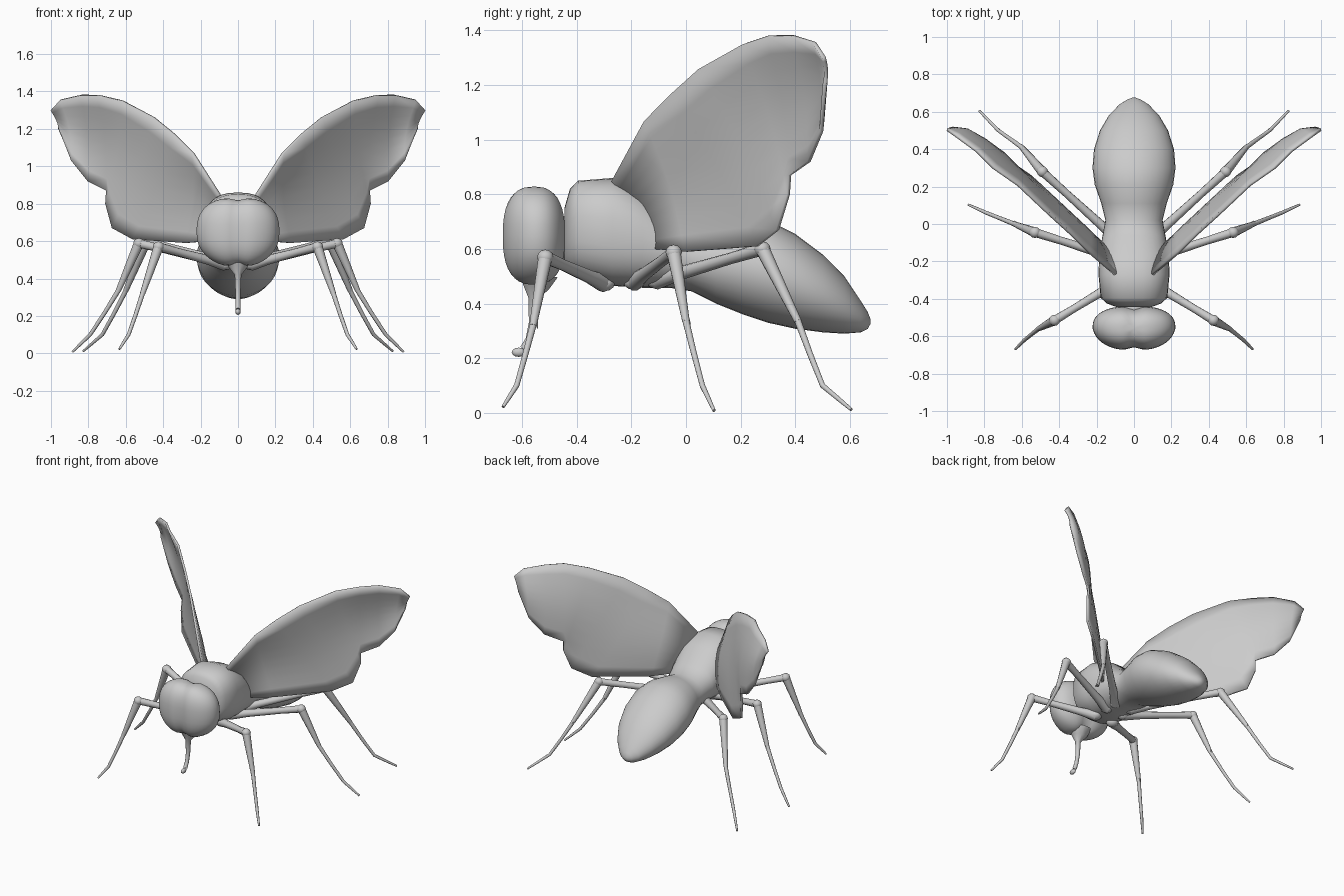
import bpy, bmesh, math
from mathutils import Vector

if "Cube" in bpy.data.objects:
    bpy.data.objects.remove(bpy.data.objects["Cube"])


def finish(name, bm, mirror=False, angle=60):
    bmesh.ops.recalc_face_normals(bm, faces=bm.faces)
    me = bpy.data.meshes.new(name)
    bm.to_mesh(me)
    bm.free()
    ob = bpy.data.objects.new(name, me)
    bpy.context.collection.objects.link(ob)
    bpy.ops.object.select_all(action='DESELECT')
    ob.select_set(True)
    bpy.context.view_layer.objects.active = ob
    bpy.ops.object.shade_smooth_by_angle(angle=math.radians(angle))
    if mirror:
        ob.modifiers.new("mirror", 'MIRROR').use_mirror_merge = False
    return ob


def spow(v, p):
    return math.copysign(abs(v) ** p, v)


def skin(bm, rings):
    """Join equal rings of points into a closed tube."""
    vs = [[bm.verts.new(p) for p in r] for r in rings]
    n = len(vs[0])
    for a, b in zip(vs, vs[1:]):
        for i in range(n):
            bm.faces.new((a[i], a[(i + 1) % n], b[(i + 1) % n], b[i]))
    bm.faces.new(vs[0])
    bm.faces.new(vs[-1])


def tube(bm, pts, radii, n=10):
    pts = [Vector(p) for p in pts]
    rings = []
    for i, (p, r) in enumerate(zip(pts, radii)):
        a, b = pts[max(i - 1, 0)], pts[min(i + 1, len(pts) - 1)]
        q = Vector((0, 0, -1)).rotation_difference((b - a).normalized())
        rings.append([p + q @ Vector((r * math.cos(t), r * math.sin(t), 0))
                      for t in (2 * math.pi * k / n for k in range(n))])
    skin(bm, rings)


def ball(bm, c, s, power=1.0, seg=24):
    vs = bmesh.ops.create_uvsphere(bm, u_segments=seg, v_segments=seg // 2, radius=1)['verts']
    for v in vs:
        v.co = Vector([c[i] + s[i] * spow(v.co[i], power) for i in range(3)])
    return vs


# thorax flowing into the abdomen: y, top, bottom, half width, squareness
sections = [(-0.445, .75, .55, .09, .85), (-0.425, .82, .52, .145, .82), (-0.395, .85, .50, .178, .8),
            (-0.27, .86, .465, .19, .8), (-0.16, .815, .458, .186, .85), (-0.06, .725, .458, .168, .95),
            (0.02, .68, .445, .153, 1), (0.11, .70, .40, .175, 1), (0.21, .715, .36, .21, 1),
            (0.30, .705, .33, .222, 1), (0.40, .655, .308, .214, 1), (0.50, .58, .295, .182, 1),
            (0.58, .50, .29, .135, 1), (0.64, .41, .295, .077, 1), (0.665, .37, .307, .037, 1),
            (0.675, .345, .325, .01, 1)]
bm = bmesh.new()
skin(bm, [[(w * spow(math.cos(t), p), y, (a + b) / 2 + (a - b) / 2 * spow(math.sin(t), p))
           for t in (2 * math.pi * k / 32 for k in range(32))] for y, a, b, w, p in sections])
finish("thorax_and_abdomen", bm)

# head: one rounded block, narrower in front and below, grooved between the eyes
bm = bmesh.new()
for v in ball(bm, (0, -0.557, 0.648), (0.222, 0.119, 0.185), 0.8, 40):
    fwd, low = max(0, (-v.co.y - .557) / .119), max(0, (.648 - v.co.z) / .185)
    v.co.x *= 1 - .14 * fwd - .14 * low ** 2
    g = math.exp(-(v.co.x / .04) ** 2)
    v.co.y = -0.557 + (v.co.y + .557) * (1 - .14 * g)
    v.co.z = 0.648 + (v.co.z - .648) * (1 - .08 * g)
finish("head", bm)
bm = bmesh.new()
ball(bm, (0, -0.45, 0.64), (0.07, 0.06, 0.08))
finish("neck", bm)

# mouth tube with its pad
bm = bmesh.new()
tube(bm, [(0, -.54, .51), (0, -.55, .46), (0, -.56, .42), (0, -.562, .33), (0, -.575, .27),
          (0, -.595, .235)], [.075, .05, .018, .014, .013, .014])
ball(bm, (0, -.612, .222), (.014, .026, .017), seg=12)
finish("mouth_tube", bm)

# legs: hip, knee, shin end, ankle, foot
legs = {
    "front_leg": [(.07, -.30, .475), (.425, -.515, .57), (.51, -.56, .32), (.585, -.62, .10), (.635, -.67, .022)],
    "middle_leg": [(.07, -.19, .48), (.53, -.045, .588), (.64, .0, .335), (.79, .06, .10), (.885, .103, .008)],
    "hind_leg": [(.06, -.11, .485), (.49, .28, .60), (.60, .41, .335), (.725, .50, .10), (.827, .605, .012)],
}
for name, pts in legs.items():
    hip, knee, shin, ankle, foot = [Vector(p) for p in pts]
    bm = bmesh.new()
    ball(bm, hip, (.04, .04, .03), seg=12)
    tube(bm, [hip, hip.lerp(knee, .25), hip.lerp(knee, .7), knee], [.034, .025, .021, .024])
    ball(bm, knee, (.03, .03, .028), seg=12)
    tube(bm, [knee, knee.lerp(shin, .4), shin], [.027, .022, .014])
    mid = shin.lerp(ankle, .5) + Vector((0, 0, -.004))
    tube(bm, [shin.lerp(knee, .05), shin, mid, ankle, ankle.lerp(foot, .6), foot],
         [.012, .013, .011, .010, .008, .006])
    tube(bm, [shin.lerp(knee, .15) + Vector((0, .006, 0)), shin + Vector((0, .016, -.01))], [.008, .002], 6)
    finish(name, bm, mirror=True)

# wing: matching points on leading and trailing edges, root to tip
lead = [(.10, -.27, .85), (.24, -.15, 1.07), (.34, -.05, 1.17), (.45, .05, 1.26), (.62, .21, 1.35),
        (.75, .30, 1.38), (.84, .39, 1.38), (.95, .47, 1.355), (1.0, .505, 1.30)]
trail = [(.16, -.12, .60), (.28, .0, .59), (.56, .26, .61), (.67, .335, .67), (.705, .375, .80),
         (.70, .38, .87), (.80, .45, .92), (.89, .495, 1.03), (.96, .507, 1.20)]
N = 8
bow = Vector((-.75, .66, 0))
bm = bmesh.new()
grid = []
for i, (a, b) in enumerate(zip(lead, trail)):
    a, b = Vector(a), Vector(b)
    amount = .03 * min(1, (a - b).length / .3)
    grid.append([bm.verts.new(a.lerp(b, k / N) + bow * amount * math.sin(math.pi * k / N))
                 for k in range(N + 1)])
for r, s in zip(grid, grid[1:]):
    for k in range(N):
        bm.faces.new((r[k], r[k + 1], s[k + 1], s[k]))
wing = finish("wing", bm)
sol = wing.modifiers.new("thickness", 'SOLIDIFY')
sol.thickness, sol.offset = .015, 0
wing.modifiers.new("mirror", 'MIRROR').use_mirror_merge = False
